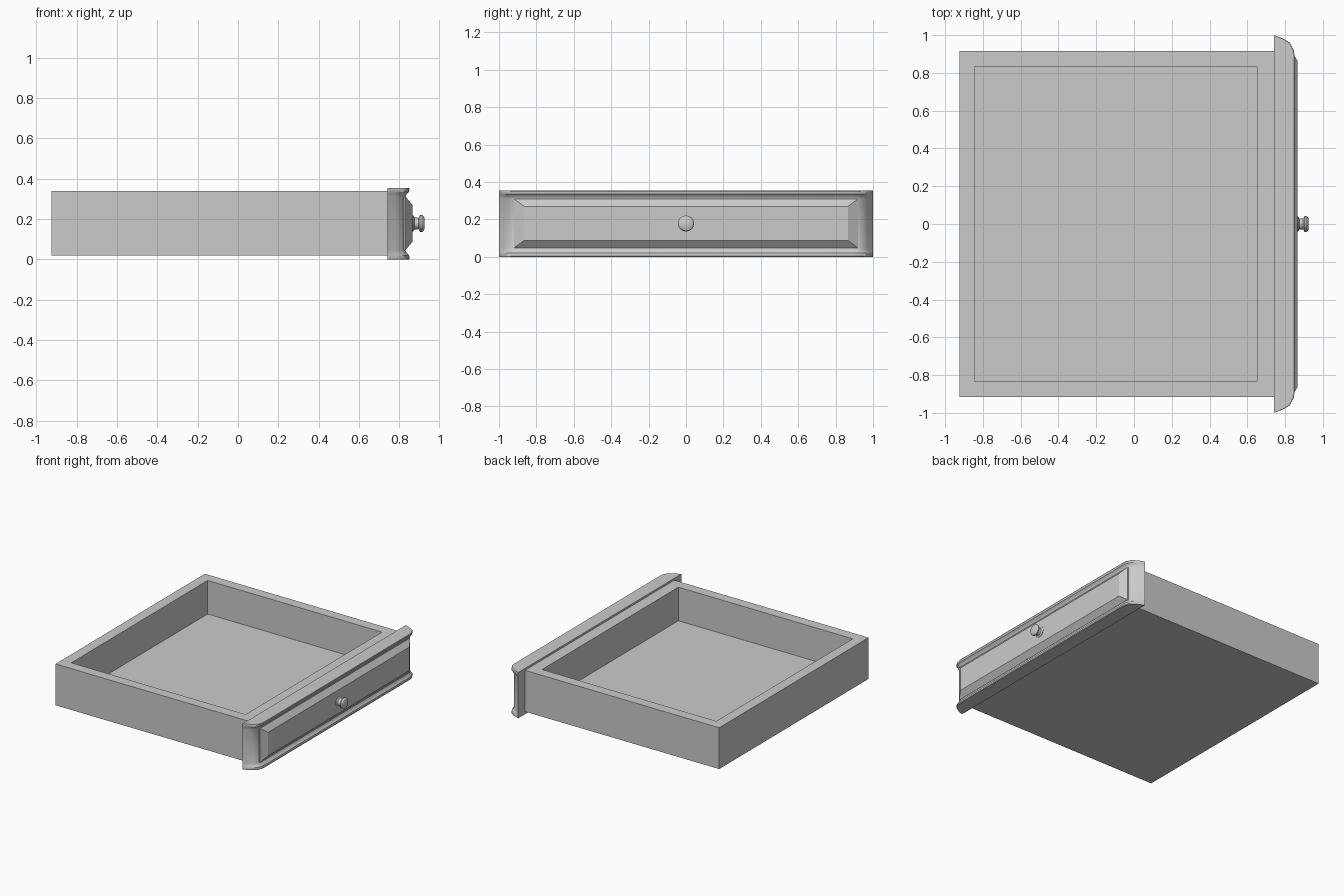
import bpy, bmesh
from math import cos, sin, tau, radians

if "Cube" in bpy.data.objects:
    bpy.data.objects.remove(bpy.data.objects["Cube"])


def loft(name, rings, smooth=True):
    """Skin a stack of closed rings with equal point counts and cap both ends."""
    bm = bmesh.new()
    loops = [[bm.verts.new(p) for p in ring] for ring in rings]
    n = len(loops[0])
    for a, b in zip(loops, loops[1:]):
        for i in range(n):
            j = (i + 1) % n
            bm.faces.new((a[i], a[j], b[j], b[i]))
    bm.faces.new(loops[0][::-1])
    bm.faces.new(loops[-1])
    bmesh.ops.recalc_face_normals(bm, faces=bm.faces)
    mesh = bpy.data.meshes.new(name)
    bm.to_mesh(mesh)
    bm.free()
    obj = bpy.data.objects.new(name, mesh)
    bpy.context.collection.objects.link(obj)
    if smooth:
        bpy.ops.object.select_all(action='DESELECT')
        obj.select_set(True)
        bpy.context.view_layer.objects.active = obj
        bpy.ops.object.shade_smooth_by_angle(angle=radians(30))
    return obj


def rect_xy(x0, x1, y, z):
    return [(x0, -y, z), (x1, -y, z), (x1, y, z), (x0, y, z)]


def rect_yz(x, y, z0, z1):
    return [(x, -y, z0), (x, y, z0), (x, y, z1), (x, -y, z1)]


# Open tray: outer walls, rim, inner walls, floor
loft("drawer_tray", [
    rect_xy(-0.925, 0.74, 0.915, 0.02),
    rect_xy(-0.925, 0.74, 0.915, 0.34),
    rect_xy(-0.845, 0.65, 0.835, 0.34),
    rect_xy(-0.845, 0.65, 0.835, 0.08),
], smooth=False)

# Drawer front: rounded-corner outline lofted upward with a hollowed middle
plan = [(0.74, 1.0), (0.785, 0.983), (0.825, 0.96), (0.845, 0.922), (0.85, 0.895)]


def front_ring(z, inset):
    half = []
    for i, (x, y) in enumerate(plan):
        t = i / (len(plan) - 1)
        half.append((x - inset * min(1, 1.5 * t), y - inset * (1 - t) * min(1, 3 * t), z))
    return half + [(x, -y, z) for x, y, z in reversed(half)]


section = [(0, 0.003), (0.005, 0), (0.02, 0.002), (0.03, 0.013), (0.045, 0.02)]
lower = [front_ring(z, d) for z, d in section]
upper = [front_ring(0.355 - z, d) for z, d in reversed(section)]
loft("drawer_front", lower + upper)

# Raised panel with bevelled border
loft("raised_panel", [
    rect_yz(0.815, 0.92, 0.047, 0.31),
    rect_yz(0.831, 0.92, 0.047, 0.31),
    rect_yz(0.865, 0.865, 0.088, 0.27),
], smooth=False)

# Turned knob
SIDES = 16
knob_profile = [(0.855, 0.040), (0.868, 0.040), (0.875, 0.030), (0.895, 0.028),
                (0.902, 0.041), (0.911, 0.043), (0.920, 0.037), (0.925, 0.026)]
loft("knob", [[(x, r * cos(tau * i / SIDES), 0.178 + r * sin(tau * i / SIDES))
               for i in range(SIDES)] for x, r in knob_profile])
